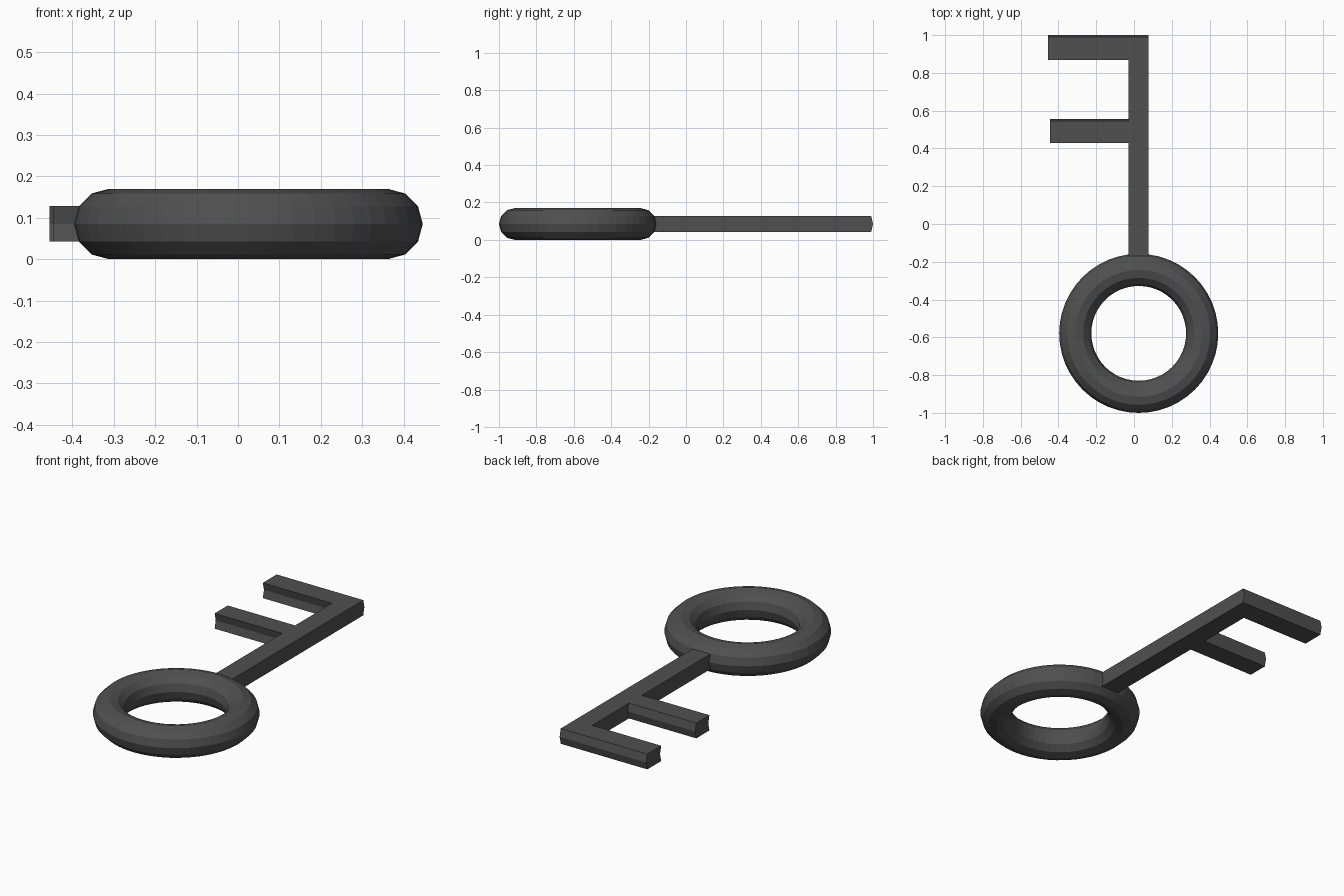
import bpy, bmesh

if "Cube" in bpy.data.objects:
    bpy.data.objects.remove(bpy.data.objects["Cube"])

mat = bpy.data.materials.new("dark_metal")
mat.diffuse_color = (0.08, 0.08, 0.08, 1)
mat.use_nodes = True
mat.node_tree.nodes["Principled BSDF"].inputs["Base Color"].default_value = mat.diffuse_color

# Ring handle
bpy.ops.mesh.primitive_torus_add(major_segments=48, minor_segments=12,
                                 major_radius=0.336, minor_radius=0.085,
                                 location=(0.025, -0.579, 0.085))
ring = bpy.context.object
ring.name = "ring_handle"
ring.data.materials.append(mat)

# Shaft with two teeth: one outline stacked in three layers,
# the middle layer nudged along y for the creased edges
outline = [(-0.03, -0.17), (0.078, -0.17), (0.078, 0.99), (-0.455, 0.99),
           (-0.455, 0.868), (-0.03, 0.868), (-0.03, 0.545), (-0.445, 0.545),
           (-0.445, 0.43), (-0.03, 0.43)]
bm = bmesh.new()
layers = []
for z, shift in ((0.043, 0), (0.085, 0.01), (0.128, 0)):
    layers.append([bm.verts.new((x, y + shift, z)) for x, y in outline])
n = len(outline)
for low, high in zip(layers, layers[1:]):
    for i in range(n):
        j = (i + 1) % n
        bm.faces.new((low[i], low[j], high[j], high[i]))
bm.faces.new(layers[0][::-1])
bm.faces.new(layers[-1])
bmesh.ops.recalc_face_normals(bm, faces=bm.faces)
mesh = bpy.data.meshes.new("shaft_with_teeth")
bm.to_mesh(mesh)
bm.free()
mesh.materials.append(mat)
shaft = bpy.data.objects.new("shaft_with_teeth", mesh)
bpy.context.collection.objects.link(shaft)
